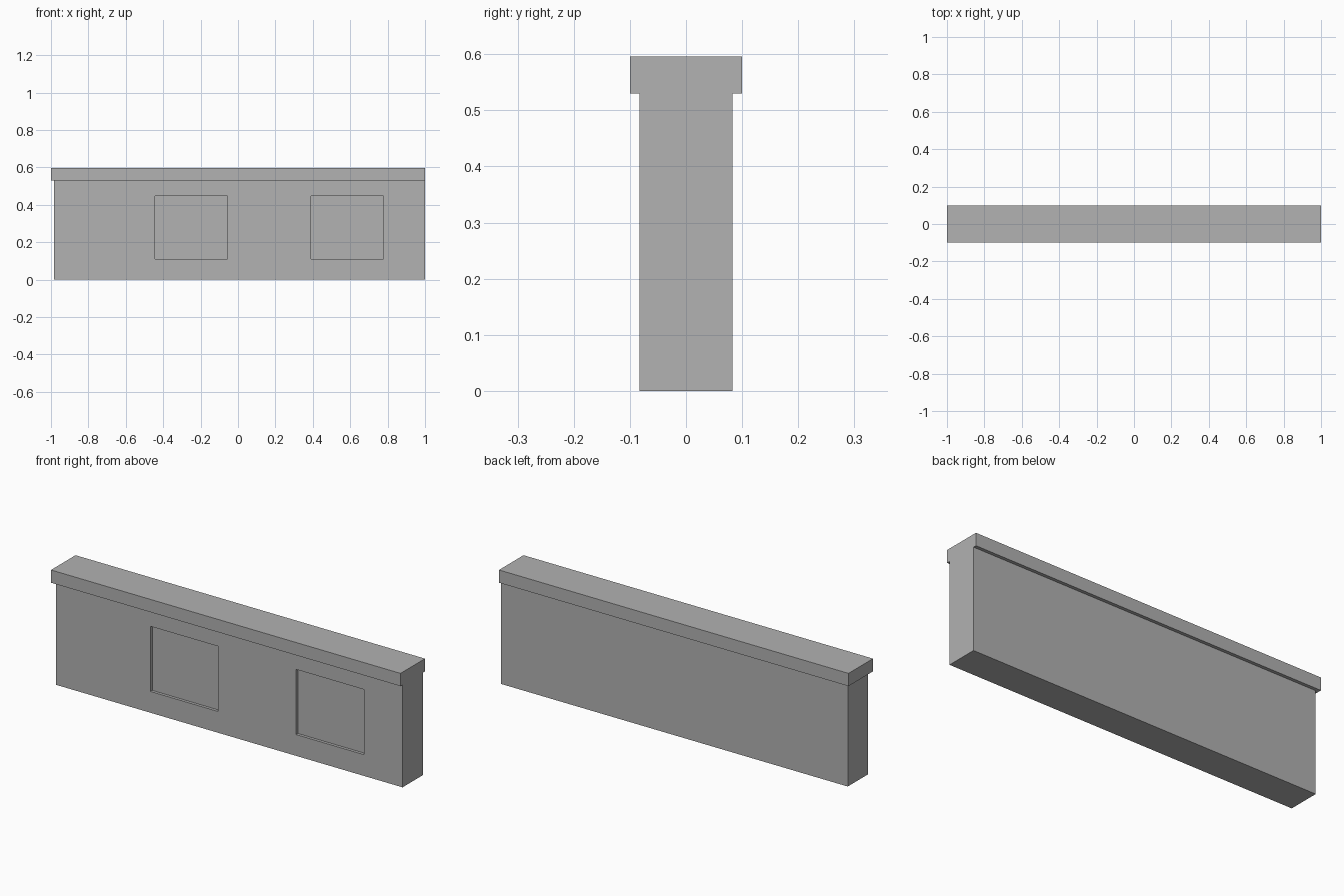
import bpy

if "Cube" in bpy.data.objects:
    bpy.data.objects.remove(bpy.data.objects["Cube"], do_unlink=True)

GREY = (0.445, 0.445, 0.445, 1.0)
grey = bpy.data.materials.new("plain_grey")
grey.use_nodes = True
grey.diffuse_color = GREY
grey.node_tree.nodes["Principled BSDF"].inputs["Base Color"].default_value = GREY


def box(name, low, high):
    """Box spanning two opposite corners."""
    center = [(a + b) / 2 for a, b in zip(low, high)]
    bpy.ops.mesh.primitive_cube_add(size=1, location=center)
    obj = bpy.context.object
    obj.name = name
    obj.scale = [b - a for a, b in zip(low, high)]
    bpy.ops.object.transform_apply(location=False, rotation=False, scale=True)
    obj.data.materials.append(grey)
    return obj


# Wall body, flush with the coping at its left end
END, HALF_DEPTH, WALL_TOP = 1.0, 0.083, 0.53
wall = box("wall_body", (-0.984, -HALF_DEPTH, 0), (END, HALF_DEPTH, WALL_TOP))

# Overhanging coping
box("wall_coping", (-END, -0.1, WALL_TOP), (END, 0.1, 0.596))

# Two shallow recessed panels in the front
RECESS = 0.015
for side, x_min in (("right", -0.443), ("left", 0.39)):
    cutter = box(side + "_panel_cutter",
                 (x_min, -HALF_DEPTH - 0.1, 0.11),
                 (x_min + 0.388, -HALF_DEPTH + RECESS, 0.447))
    cut = wall.modifiers.new(side + "_panel_recess", "BOOLEAN")
    cut.operation = "DIFFERENCE"
    cut.solver = "EXACT"
    cut.object = cutter
    cutter.hide_render = True
    cutter.hide_set(True)
